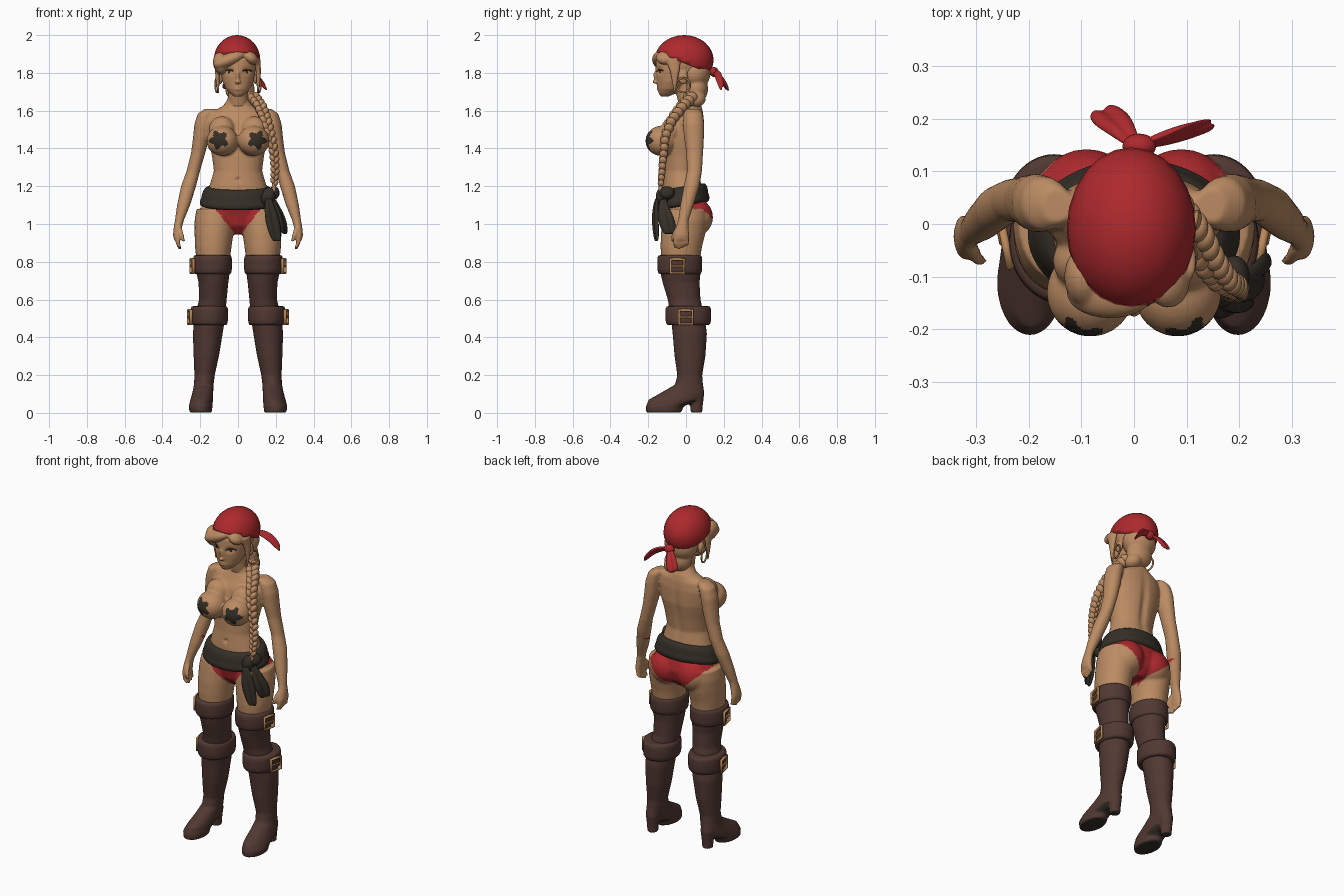
import bpy, bmesh, math
from mathutils import Matrix, Vector
from mathutils.bvhtree import BVHTree

if bpy.data.objects.get("Cube"):
    bpy.data.objects.remove(bpy.data.objects["Cube"])


def material(name, r, g, b):
    m = bpy.data.materials.new(name)
    m.use_nodes = True
    m.diffuse_color = (r, g, b, 1)
    bsdf = m.node_tree.nodes["Principled BSDF"]
    bsdf.inputs["Base Color"].default_value = (r, g, b, 1)
    bsdf.inputs["Roughness"].default_value = 0.8
    return m


SKIN = material("tan skin and hair", .50, .26, .125)
RED = material("red cloth", .42, .022, .026)
BLACK = material("charcoal cloth", .035, .028, .02)
BROWN = material("brown leather", .082, .04, .032)
GOLD = material("dull gold", .5, .25, .1)


def loft(bm, rings, side=1, sides=28, tilt=0):
    """Closed skin over horizontal ellipses (x, y, z, rx, ry)."""
    rows = []
    for x, y, z, rx, ry in rings:
        row = []
        for i in range(sides):
            a = math.tau * i / sides
            py = y + ry * math.sin(a)
            row.append(bm.verts.new((side * (x + rx * math.cos(a)), py, z + tilt * py)))
        rows.append(row)
    for a, b in zip(rows, rows[1:]):
        for i in range(sides):
            j = (i + 1) % sides
            bm.faces.new((a[i], a[j], b[j], b[i]))
    bm.faces.new(rows[0])
    bm.faces.new(rows[-1])


def ball(bm, center, radii, spin=0, axis='Y'):
    mat = Matrix.Translation(center) @ Matrix.Rotation(spin, 4, axis) @ Matrix.Diagonal((*radii, 1))
    bmesh.ops.create_uvsphere(bm, u_segments=24, v_segments=16, radius=1, matrix=mat)


def finish(name, bm, mats, voxel=0, smooth=5, subsurf=0, solid=0):
    bmesh.ops.recalc_face_normals(bm, faces=bm.faces)
    mesh = bpy.data.meshes.new(name)
    bm.to_mesh(mesh)
    bm.free()
    ob = bpy.data.objects.new(name, mesh)
    bpy.context.collection.objects.link(ob)
    if voxel:
        mod = ob.modifiers.new("blend", 'REMESH')
        mod.mode, mod.voxel_size = 'VOXEL', voxel
        mod = ob.modifiers.new("soften", 'SMOOTH')
        mod.iterations = smooth
        bpy.context.view_layer.update()
        ob.data = bpy.data.meshes.new_from_object(ob.evaluated_get(bpy.context.evaluated_depsgraph_get()))
        ob.modifiers.clear()
    if solid:
        mod = ob.modifiers.new("thickness", 'SOLIDIFY')
        mod.thickness, mod.offset = solid, 0
    if subsurf:
        mod = ob.modifiers.new("round", 'SUBSURF')
        mod.levels = mod.render_levels = subsurf
    ob.data.materials.clear()
    for m in mats:
        ob.data.materials.append(m)
    for p in ob.data.polygons:
        p.use_smooth = True
    return ob


def ribbon(name, points, widths, across, mat):
    """Pleated cloth strip along points."""
    bm = bmesh.new()
    across = Vector(across).normalized()
    rows = []
    for p, w in zip(points, widths):
        d = across.cross(Vector((0, 0, 1))).normalized() * w * .25
        rows.append([bm.verts.new(Vector(p) + across * w * k + d * (j % 2))
                     for j, k in enumerate((-.5, -.25, 0, .25, .5))])
    for a, b in zip(rows, rows[1:]):
        for i in range(4):
            bm.faces.new((a[i], a[i + 1], b[i + 1], b[i]))
    return finish(name, bm, [mat], solid=.014, subsurf=2)


def wire(name, points, radius, mat):
    cu = bpy.data.curves.new(name, 'CURVE')
    cu.dimensions, cu.bevel_depth, cu.bevel_resolution = '3D', radius, 2
    sp = cu.splines.new('POLY')
    sp.points.add(len(points) - 1)
    for q, p in zip(sp.points, points):
        q.co = (*p, 1)
    cu.materials.append(mat)
    bpy.context.collection.objects.link(bpy.data.objects.new(name, cu))


def bump(x, z, cx, cz, sx, sz):
    return math.exp(-((x - cx) / sx) ** 2 - ((z - cz) / sz) ** 2)


# Body: torso, limbs and hands blended into one skin
bm = bmesh.new()
loft(bm, [(0, .01, .945, .04, .06), (0, .01, .99, .13, .1), (0, .01, 1.05, .2, .115),
          (0, -.01, 1.12, .185, .118), (0, -.02, 1.2, .152, .105), (0, -.022, 1.28, .128, .094),
          (0, -.015, 1.36, .138, .098), (0, -.002, 1.45, .158, .1), (0, .01, 1.54, .168, .088),
          (0, .022, 1.59, .145, .07), (0, .025, 1.625, .08, .058), (0, .015, 1.66, .055, .05),
          (0, 0, 1.75, .05, .05)])
for s in (1, -1):
    ball(bm, (s * .083, -.13, 1.44), (.084, .085, .08))
    ball(bm, (s * .085, -.07, 1.5), (.07, .06, .07))
    ball(bm, (s * .09, .05, 1.035), (.098, .093, .1))
    loft(bm, [(.12, 0, 1.08, .1, .115), (.122, -.005, 1.02, .108, .12), (.127, -.015, .95, .103, .118),
              (.131, -.025, .88, .097, .11), (.132, -.03, .78, .085, .1)], s)
    loft(bm, [(.145, .035, 1.61, .03, .035), (.168, .038, 1.585, .045, .052), (.185, .04, 1.53, .046, .056),
              (.195, .042, 1.46, .043, .053), (.21, .046, 1.38, .038, .045), (.237, .045, 1.28, .036, .04),
              (.262, .03, 1.2, .04, .042), (.288, .005, 1.1, .035, .036), (.31, -.014, 1.02, .024, .028),
              (.319, -.02, .98, .022, .034), (.324, -.024, .94, .02, .042), (.322, -.026, .915, .016, .042)], s)
    # Fingers and thumb
    for i in range(4):
        y, tip = -.058 + i * .021, .865 + .009 * abs(i - 1)
        loft(bm, [(.322, y, .93, .012, .0115), (.318, y, .895, .012, .011), (.305, y, tip, .009, .009)], s, 12)
    loft(bm, [(.31, -.045, .98, .014, .014), (.298, -.066, .94, .013, .012), (.288, -.07, .905, .009, .009)], s, 12)
body = finish("body", bm, [SKIN, RED, BLACK], voxel=.007, smooth=6)
for v in body.data.vertices:
    x, y, z = v.co
    if y > .02:
        v.co.y -= .012 * bump(x, z, 0, 1.38, .022, .16)
    elif z > 1.18:
        v.co.y += .012 * bump(x, z, 0, 1.235, .01, .01)

# Briefs and star patches painted on the body
for p in body.data.polygons:
    x, y, z = p.center
    x = abs(x)
    t = max(0, (z - .955) / .14)
    wide = .022 + .11 * t if y < 0 else .03 + .165 * t ** .8
    if .9 < z < 1.16 and x < wide:
        p.material_index = 1
    dx, dz = x - .102, z - 1.445
    if y < -.12 and math.hypot(dx, dz) < .044 + .009 * math.cos(5 * math.atan2(dz, dx) + .6):
        p.material_index = 2

# Head and face
bm = bmesh.new()
ball(bm, (0, -.015, 1.86), (.1, .125, .125))
loft(bm, [(0, -.113, 1.675, .02, .02), (0, -.1, 1.69, .04, .044), (0, -.085, 1.715, .064, .066),
          (0, -.07, 1.755, .083, .085), (0, -.062, 1.81, .092, .1), (0, -.05, 1.87, .096, .108),
          (0, -.03, 1.93, .08, .09)])
loft(bm, [(0, .015, 1.62, .056, .05), (0, 0, 1.68, .05, .05), (0, -.01, 1.76, .055, .055)])
ball(bm, (0, -.154, 1.775), (.011, .016, .036), .25, 'X')
ball(bm, (0, -.161, 1.753), (.015, .016, .011))
for z in (1.713, 1.724):
    ball(bm, (0, -.14, z), (.026, .015, .007))
for s in (1, -1):
    ball(bm, (s * .094, -.015, 1.775), (.014, .026, .036))
head = finish("head", bm, [SKIN], voxel=.0045, smooth=4)
for v in head.data.vertices:
    if v.co.y < -.06:
        v.co.y += .012 * bump(abs(v.co.x), v.co.z, .046, 1.81, .022, .016)
tree = BVHTree.FromPolygons([v.co for v in head.data.vertices], [p.vertices[:] for p in head.data.polygons])


def on_face(x, z):
    hit = tree.ray_cast(Vector((x, -1, z)), Vector((0, 1, 0)))[0]
    return hit + Vector((0, -.001, 0))


# Eyes and lashes
for s, side in ((1, "left"), (-1, "right")):
    xs = [.024 + .01 * i for i in range(6)]
    wire(side + "_lash", [on_face(s * x, 1.816 - 11 * (x - .05) ** 2) for x in xs], .0035, BLACK)
    bm = bmesh.new()
    ball(bm, on_face(s * .046, 1.806), (.008, .003, .009))
    finish(side + "_iris", bm, [BLACK])

# Hair: swept fringe, side locks, gathered nape
bm = bmesh.new()
ball(bm, (-.045, -.13, 1.87), (.09, .05, .035), -.4)
ball(bm, (-.09, -.1, 1.85), (.042, .06, .06), -.2)
ball(bm, (.065, -.11, 1.88), (.045, .05, .032), .6)
for s in (1, -1):
    loft(bm, [(.098, -.07, 1.88, .02, .045), (.108, -.06, 1.81, .014, .026),
              (.108, -.06, 1.75, .01, .014), (.104, -.062, 1.69, .004, .005)], s, 12)
ball(bm, (0, .045, 1.8), (.098, .085, .09))
ball(bm, (.01, .055, 1.715), (.078, .062, .075))
ball(bm, (.05, .05, 1.665), (.055, .055, .045), .5)
finish("hair", bm, [SKIN], voxel=.006, smooth=4)

# Braid over the left shoulder
path = [Vector(p) for p in ((.075, .03, 1.68), (.115, -.02, 1.63), (.145, -.075, 1.56), (.172, -.11, 1.47),
                            (.192, -.12, 1.37), (.196, -.128, 1.28), (.19, -.135, 1.2))]
bm = bmesh.new()
steps = 17
for i in range(steps):
    f = i / steps * (len(path) - 1)
    k = int(f)
    c = path[k].lerp(path[k + 1], f - k)
    r = .034 - .017 * i / steps
    for s in (1, -1):
        ball(bm, c + Vector((s * r * .45, 0, -.012 * (s > 0))), (r * .65, r * .95, r), s * .5)
ball(bm, path[-1], (.011, .011, .035))
finish("braid", bm, [SKIN])

# Earrings
for s, side in ((1, "left"), (-1, "right")):
    ring = [(s * (.112 + .008 * math.sin(a)), -.015 + .037 * math.sin(a), 1.735 + .038 * math.cos(a))
            for a in (math.tau * i / 24 for i in range(25))]
    wire(side + "_earring", ring, .005, GOLD)

# Bandana with knot and tails
bm = bmesh.new()
ball(bm, (-.005, -.01, 1.868), (.123, .156, .132))
cut = bmesh.ops.bisect_plane(bm, geom=bm.verts[:] + bm.edges[:] + bm.faces[:], plane_co=(0, 0, 1.848),
                             plane_no=(0, .4, 1), clear_inner=True)
rim = [e for e in cut["geom_cut"] if isinstance(e, bmesh.types.BMEdge)]
bmesh.ops.holes_fill(bm, edges=rim)
finish("bandana", bm, [RED])
bm = bmesh.new()
ball(bm, (.01, .148, 1.805), (.032, .024, .026))
finish("bandana_knot", bm, [RED])
ribbon("bandana_left_tail", [(.02, .15, 1.805), (.07, .165, 1.795), (.11, .18, 1.765), (.145, .19, 1.72)],
       (.025, .05, .06, .04), (-.3, .4, .8), RED)
ribbon("bandana_right_tail", [(0, .15, 1.805), (-.02, .175, 1.785), (-.04, .195, 1.75), (-.06, .21, 1.71)],
       (.025, .05, .07, .06), (-.8, -.3, .3), RED)

# Waist sash with folds, knot and tails
bm = bmesh.new()
loft(bm, [(0, -.02, 1.095, .18, .12), (0, -.02, 1.098, .203, .143), (0, -.02, 1.125, .206, .147),
          (0, -.02, 1.142, .194, .138), (0, -.02, 1.16, .194, .138), (0, -.02, 1.19, .18, .13),
          (0, -.02, 1.202, .165, .118), (0, -.02, 1.2, .14, .1)], tilt=.16)
finish("sash", bm, [BLACK], subsurf=1)
bm = bmesh.new()
ball(bm, (.16, -.125, 1.145), (.036, .035, .05), .3)
ball(bm, (.19, -.1, 1.165), (.03, .04, .035))
finish("sash_knot", bm, [BLACK])
ribbon("sash_front_tail", [(.16, -.15, 1.14), (.17, -.158, 1.07), (.185, -.155, 1.0), (.205, -.15, .905)],
       (.03, .065, .085, .05), (1, .3, 0), BLACK)
ribbon("sash_side_tail", [(.18, -.12, 1.14), (.21, -.115, 1.07), (.23, -.1, 1.01), (.24, -.085, .945)],
       (.03, .07, .1, .07), (.35, 1, 0), BLACK)

# Thigh boots with heels, cuffs and buckles
for s, side in ((1, "left"), (-1, "right")):
    bm = bmesh.new()
    loft(bm, [(.135, -.033, .825, .1, .115), (.133, -.03, .75, .09, .108), (.13, -.026, .69, .079, .098),
              (.133, -.01, .6, .073, .087), (.15, .01, .5, .082, .09), (.16, .02, .42, .079, .091),
              (.168, .021, .3, .067, .082), (.177, .02, .2, .054, .066), (.181, .016, .15, .052, .074),
              (.186, -.015, .11, .055, .112), (.192, -.06, .07, .06, .138), (.198, -.112, .035, .063, .1),
              (.198, -.118, .001, .059, .093)], s)
    loft(bm, [(.185, .052, .11, .04, .046), (.185, .056, .05, .032, .034), (.185, .055, .001, .03, .031)], s)
    boot = finish(side + "_boot", bm, [BROWN, BLACK], voxel=.007, smooth=3)
    for p in boot.data.polygons:
        p.material_index = int(p.normal.z < -.5 and p.center.z < .09)
    for label, x, y, z, rx, ry, h in (("upper", .135, -.033, .785, .104, .12, .05),
                                      ("lower", .152, .012, .515, .1, .122, .05)):
        bm = bmesh.new()
        loft(bm, [(x, y, z + h * k, rx * w, ry * w) for k, w in
                  ((-1, .75), (-1.05, .96), (-.5, 1), (.5, 1), (1.05, .98), (1, .75))], s)
        finish(f"{side}_{label}_cuff", bm, [BROWN], subsurf=1)
        c = Vector((s * (x + rx), y - .012, z - .008))
        turn = Matrix.Rotation(-s * .2, 3, 'Z')
        frame = [c + turn @ Vector((s * .004, .036 * u, .036 * v)) for u, v in
                 ((0, 1), (1, 1), (1, -1), (-1, -1), (-1, 1), (0, 1))]
        wire(f"{side}_{label}_buckle", frame, .008, GOLD)
        wire(f"{side}_{label}_prong", [c + turn @ Vector((s * .006, .034 * u, 0)) for u in (-1, 1)], .005, GOLD)
